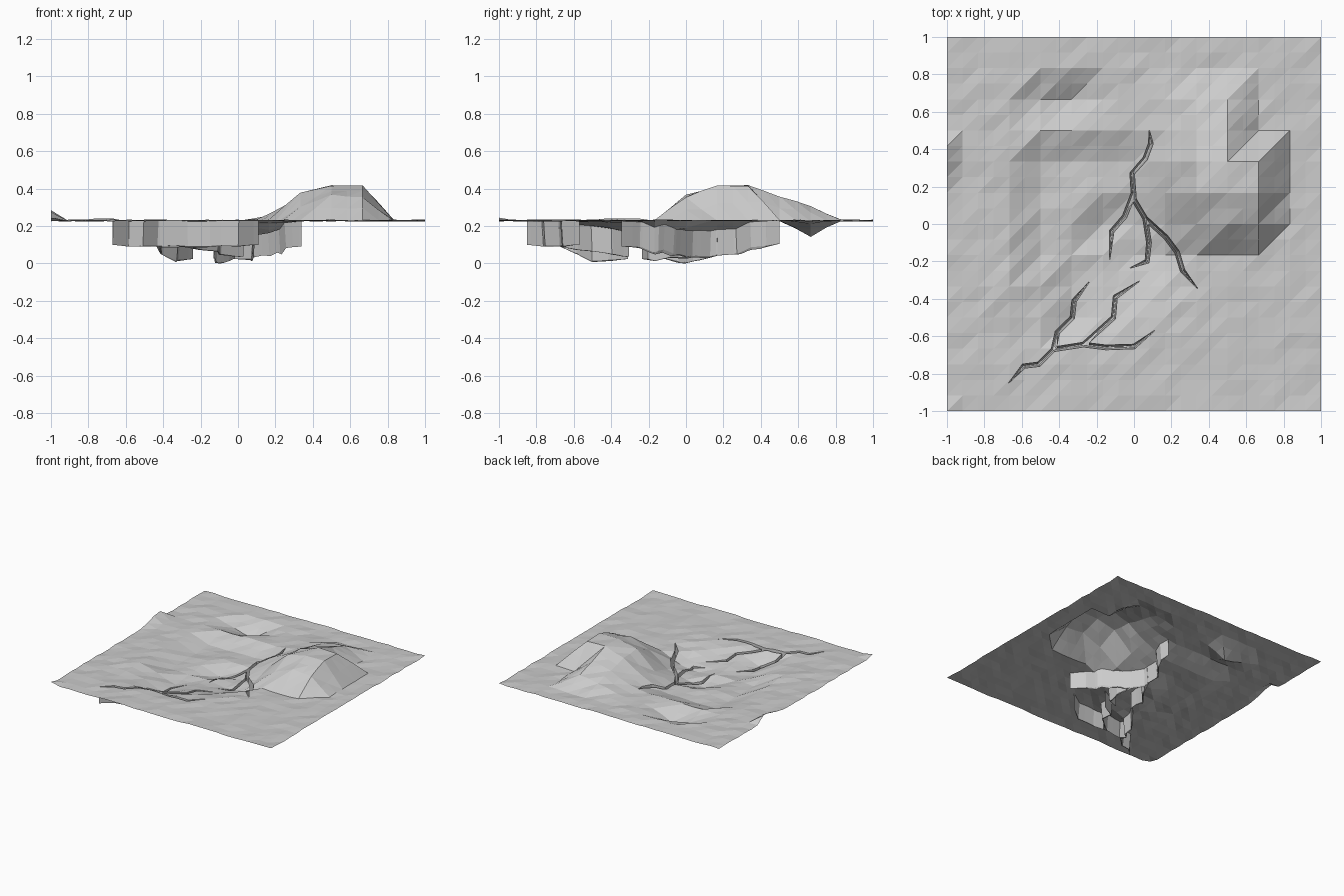
import bpy, bmesh, random
from mathutils import Vector
from mathutils.geometry import delaunay_2d_cdt, intersect_point_line

if "Cube" in bpy.data.objects:
    bpy.data.objects.remove(bpy.data.objects["Cube"])

random.seed(4)
BASE, DEPTH = 0.235, 0.135


def sample(grid, x, y):
    """Height on a square grid whose cells are split along the / diagonal."""
    n = len(grid) - 1
    u = min(max((x + 1) * n / 2, 0), n - 1e-6)
    v = min(max((y + 1) * n / 2, 0), n - 1e-6)
    i, j = int(u), int(v)
    fu, fv = u - i, v - j
    a, c = grid[j][i], grid[j + 1][i + 1]
    if fu > fv:
        b = grid[j][i + 1]
        return a + fu * (b - a) + fv * (c - b)
    d = grid[j + 1][i]
    return a + fv * (d - a) + fu * (c - d)


# Coarse relief, hill and hollows: (row, first column, heights)
coarse = [[BASE] * 13 for _ in range(13)]
patches = [
    (3, 3, [.215, .15, .20, .22]),
    (4, 2, [.25, .20, .15, .18, .18, .215]),
    (5, 3, [.17, .17, .17, .15, .165, .235]),
    (6, 3, [.17, .18, .135, .155, .19, .31, .37, .36]),
    (7, 3, [.17, .19, .19, .18, .24, .38, .42, .42]),
    (8, 3, [.175, .18, .18, .19, .27, .37, .42, .42]),
    (9, 7, [.26, .33, .36]),
    (10, 3, [.185, .15, .22, .235, .25, .29, .315]),
]
for row, col, zs in patches:
    for k, z in enumerate(zs):
        coarse[row][col + k] = z

# Fine grid with slight roughness and raised spots on the left border
N = 24
STEP = 2 / N
fine = [[sample(coarse, -1 + i * STEP, -1 + j * STEP) + random.uniform(-0.005, 0.005)
         for i in range(N + 1)] for j in range(N + 1)]
for j, z in [(0, .25), (15, .255), (16, .28), (17, .29)]:
    fine[j][0] = z


def crack_outline(path, open_start):
    """Tapered counter-clockwise outline round a crack path."""
    pts = [Vector(p) for p in path]
    right, left = [], []
    for k, p in enumerate(pts):
        d = (pts[min(k + 1, len(pts) - 1)] - pts[max(k - 1, 0)]).normalized()
        tip = k == len(pts) - 1 or (k == 0 and not open_start)
        n = Vector((d.y, -d.x)) * (0.001 if tip else 0.013)
        right.append(p + n)
        left.append(p - n)
    return right + left[::-1]


# Crack paths; True marks a branch leaving another crack
cracks = [
    ([(.082, .5), (.09, .43), (.06, .35), (-.01, .27), (0, .13), (.06, .03),
      (.17, -.07), (.23, -.15), (.26, -.25), (.34, -.345)], False),
    ([(0, .17), (-.05, .04), (-.12, -.04), (-.13, -.19)], True),
    ([(.06, .03), (.08, -.1), (.07, -.2), (-.02, -.235)], True),
    ([(-.67, -.85), (-.59, -.76), (-.51, -.75), (-.43, -.67), (-.27, -.645),
      (-.15, -.66), (0, -.655), (.11, -.57)], False),
    ([(-.43, -.67), (-.41, -.58), (-.33, -.5), (-.32, -.41), (-.24, -.31)], True),
    ([(-.27, -.645), (-.11, -.5), (-.1, -.39), (.03, -.305)], True),
]
segments = [(Vector(a), Vector(b)) for path, _ in cracks for a, b in zip(path, path[1:])]


def nearest_on_cracks(p):
    best = None
    for a, b in segments:
        t = min(max(intersect_point_line(p, a, b)[1], 0), 1)
        q = a.lerp(b, t)
        if best is None or (q - p).length < (best - p).length:
            best = q
    return best


# Grid triangles plus crack outlines, merged into one flat triangulation
verts = [Vector((-1 + i * STEP, -1 + j * STEP)) for j in range(N + 1) for i in range(N + 1)]
faces = []
for j in range(N):
    for i in range(N):
        a = j * (N + 1) + i
        b, c, d = a + 1, a + N + 2, a + N + 1
        faces += [[a, b, c], [a, c, d]]
grid_count = len(faces)
for path, open_start in cracks:
    ring = crack_outline(path, open_start)
    faces.append(list(range(len(verts), len(verts) + len(ring))))
    verts += ring
out_v, _, out_f, _, _, origin = delaunay_2d_cdt(verts, [], faces, 0, 1e-5)

# Lift to terrain height, then sink the cracks as narrowing grooves
bm = bmesh.new()
bv = [bm.verts.new((p.x, p.y, sample(fine, p.x, p.y))) for p in out_v]
inside = []
for f, src in zip(out_f, origin):
    face = bm.faces.new([bv[k] for k in f])
    if any(s >= grid_count for s in src):
        inside.append(face)
res = bmesh.ops.extrude_face_region(bm, geom=inside)
for v in [g for g in res["geom"] if isinstance(g, bmesh.types.BMVert)]:
    q = v.co.xy.lerp(nearest_on_cracks(v.co.xy), 0.75)
    v.co = (q.x, q.y, v.co.z - DEPTH)
bmesh.ops.delete(bm, geom=[f for f in inside if f.is_valid], context='FACES')

# Stand the model on z = 0
low = min(v.co.z for v in bm.verts)
for v in bm.verts:
    v.co.z -= low
mesh = bpy.data.meshes.new("cracked_ground")
bm.to_mesh(mesh)
bm.free()
bpy.context.collection.objects.link(bpy.data.objects.new("cracked_ground", mesh))
